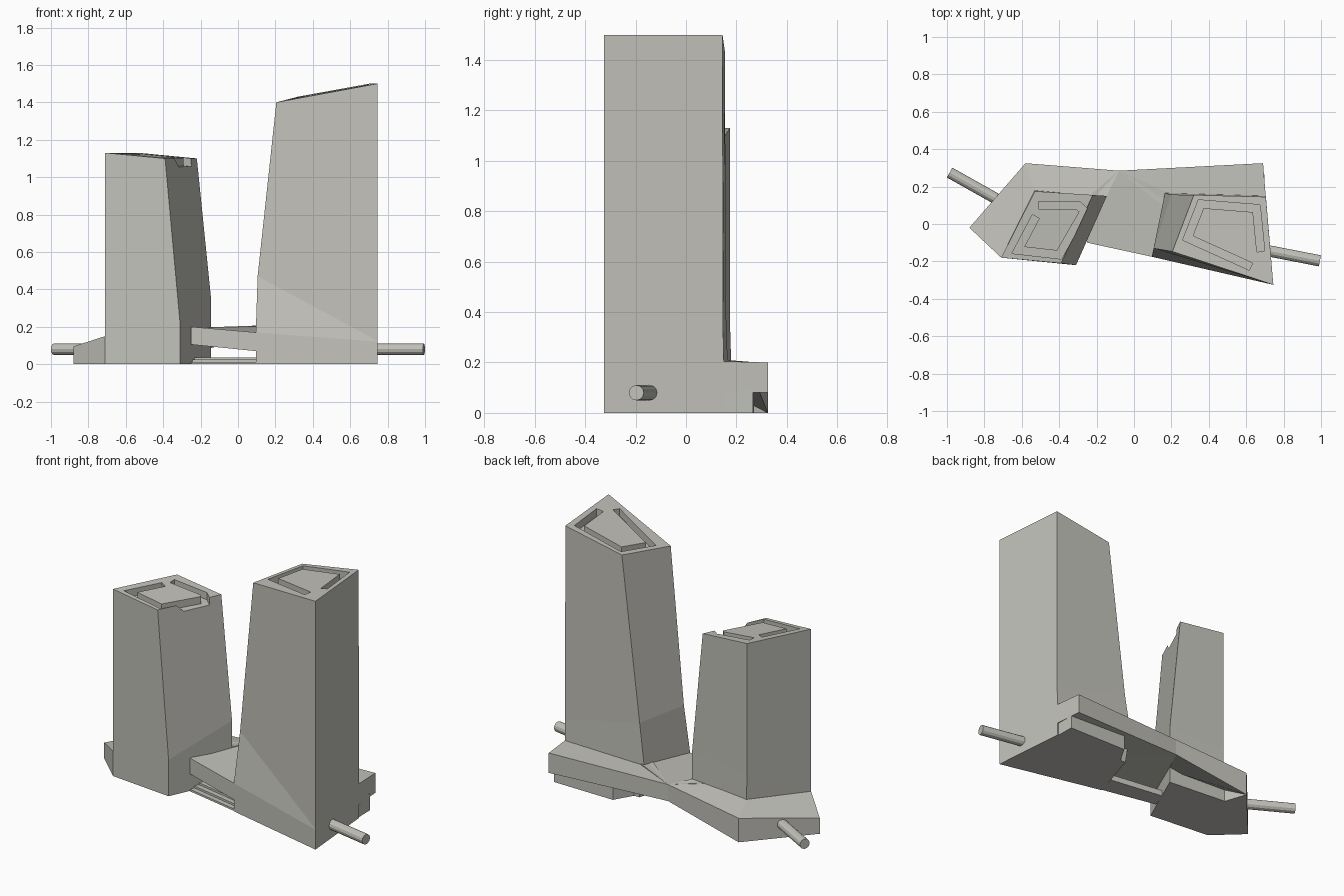
import bpy, bmesh
from mathutils import Vector

cube = bpy.data.objects.get("Cube")
if cube:
    bpy.data.objects.remove(cube)

concrete = bpy.data.materials.new("warm grey concrete")
concrete.use_nodes = True
GREY = (0.54, 0.535, 0.49, 1)
concrete.diffuse_color = GREY
concrete.node_tree.nodes["Principled BSDF"].inputs["Base Color"].default_value = GREY


def finish(name, bm):
    bmesh.ops.recalc_face_normals(bm, faces=bm.faces)
    mesh = bpy.data.meshes.new(name)
    bm.to_mesh(mesh)
    bm.free()
    mesh.materials.append(concrete)
    obj = bpy.data.objects.new(name, mesh)
    bpy.context.collection.objects.link(obj)
    return obj


def loft(name, rings):
    """Closed solid through rings of matching points."""
    bm = bmesh.new()
    rows = [[bm.verts.new(p) for p in ring] for ring in rings]
    n = len(rows[0])
    for low, high in zip(rows, rows[1:]):
        for i in range(n):
            j = (i + 1) % n
            bm.faces.new((low[i], low[j], high[j], high[i]))
    bm.faces.new(rows[0][::-1])
    bm.faces.new(rows[-1])
    return finish(name, bm)


def slab(name, corners):
    """Solid from corners given as x, y, top height, bottom height."""
    return loft(name, [[(x, y, b) for x, y, t, b in corners],
                       [(x, y, t) for x, y, t, b in corners]])


def pipe(name, start, end, radius=0.03):
    a, b = Vector(start), Vector(end)
    turn = (b - a).to_track_quat('Z', 'Y').to_matrix().to_4x4()
    turn.translation = (a + b) / 2
    bm = bmesh.new()
    bmesh.ops.create_cone(bm, cap_ends=True, segments=12, radius1=radius,
                          radius2=radius, depth=(b - a).length, matrix=turn)
    return finish(name, bm)


def cut_channel(tower, path, roof, width=0.042, depth=0.045):
    """Sink an open channel along a path into a sloping roof."""
    pts = [Vector(p) for p in path]
    dirs = [(b - a).normalized() for a, b in zip(pts, pts[1:])]
    left, right = [], []
    for i, p in enumerate(pts):
        d0, d1 = dirs[max(i - 1, 0)], dirs[min(i, len(dirs) - 1)]
        n0, n1 = Vector((-d0.y, d0.x)), Vector((-d1.y, d1.x))
        offset = (n0 + n1) * (width / 2 / (1 + n0.dot(n1)))
        left.append(p + offset)
        right.append(p - offset)
    outline = left + right[::-1]
    cutter = loft(tower.name + "_channel_cutter",
                  [[(p.x, p.y, roof(p.x, p.y) + h) for p in outline]
                   for h in (-depth, 0.1)])
    cutter.hide_render = True
    cutter.hide_set(True)
    mod = tower.modifiers.new("roof channel", 'BOOLEAN')
    mod.operation = 'DIFFERENCE'
    mod.solver = 'EXACT'
    mod.object = cutter


# Short tower
short_tower = loft("short_tower", [
    [(-.71, -.18, 0), (-.31, -.22, 0), (-.145, .15, 0), (-.53, .185, 0)],
    [(-.71, -.18, .15), (-.31, -.22, .22), (-.145, .15, .36), (-.53, .175, .34)],
    [(-.71, -.18, 1.13), (-.39, -.21, 1.1), (-.22, .155, 1.1), (-.53, .175, 1.13)]])
cut_channel(short_tower,
            [(-.51, .1), (-.3, .1), (-.265, .07), (-.4, -.165), (-.62, -.14), (-.525, .04)],
            lambda x, y: 1.13 - .25 * (.355 * (x + .71) - .18 * (y + .18)))

# Tall tower, flared at the foot
tall_tower = loft("tall_tower", [
    [(.745, -.325, 0), (.705, .15, 0), (.2, .16, 0), (.095, -.175, 0)],
    [(.745, -.325, .12), (.705, .15, .2), (.165, .165, .21), (.095, -.175, .17)],
    [(.745, -.325, .125), (.705, .147, .33), (.2, .157, .45), (.105, -.13, .47)],
    [(.745, -.325, 1.5), (.705, .145, 1.5), (.32, .155, 1.43), (.205, -.147, 1.4)]])
cut_channel(tall_tower,
            [(.625, -.228), (.287, -.075), (.358, .107), (.655, .083), (.678, -.147)],
            lambda x, y: 1.4 + .1885 * (x - .2) + .016 * (y + .147))

# Podium decks around the towers, raised over the passage
slab("bridge_deck", [(-.25, -.1, .2, .105), (.095, -.175, .17, .07), (.2, .16, .21, .1),
                     (-.08, .285, .2, .1), (-.3, .1, .2, .1)])
slab("right_back_deck", [(.15, .1, .205, .09), (.705, .14, .205, .08),
                         (.69, .325, .2, .08), (-.08, .285, .2, .1)])
slab("left_back_deck", [(-.53, .175, .19, .08), (-.16, .12, .2, .1),
                        (-.08, .285, .2, .1), (-.58, .325, .145, 0)])
slab("left_skirt", [(-.71, -.18, .15, 0), (-.53, .18, .19, 0),
                    (-.58, .325, .145, 0), (-.88, -.02, .095, 0)])
slab("recessed_base", [(.2, .1, .1, 0), (.7, .1, .1, 0), (.697, .265, .1, 0), (.3, .27, .1, 0)])

# Shallow steps in the passage
for i in range(3):
    back = i * .03
    low, high = i * .012, (i + 1) * .012
    slab("passage_step_%d" % (i + 1),
         [(-.25, -.1 + back, high, low), (.1, -.172 + back, high, low),
          (.13, -.05, high, low), (-.22, 0, high, low)])

# Service pipes
pipe("left_pipe", (-.986, .275, .08), (-.68, .103, .08))
pipe("right_pipe", (.994, -.197, .08), (.66, -.132, .08))
